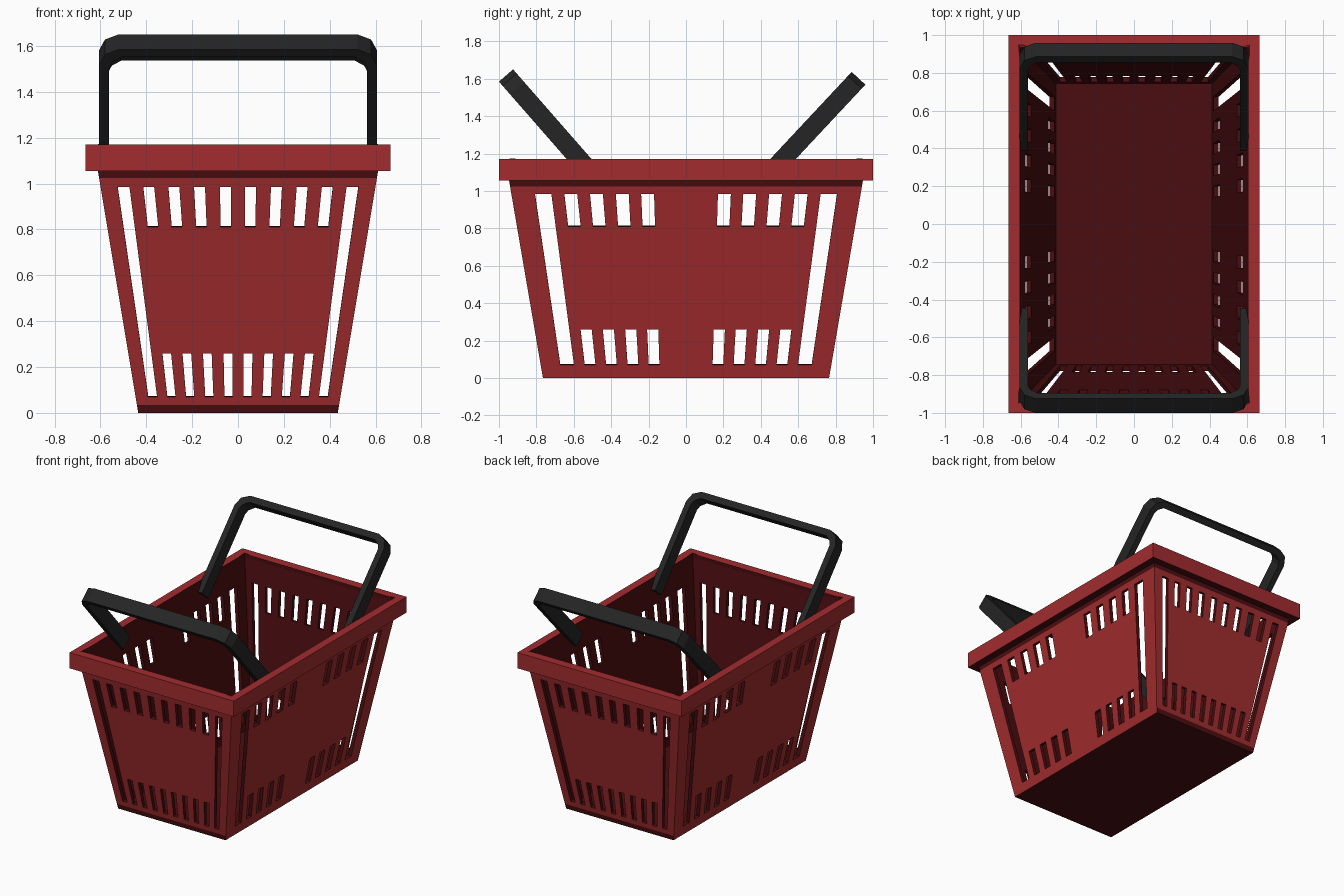
import bpy, bmesh
from mathutils import Vector

if "Cube" in bpy.data.objects:
    bpy.data.objects.remove(bpy.data.objects["Cube"])


def material(name, rgb):
    m = bpy.data.materials.new(name)
    m.diffuse_color = (*rgb, 1)
    m.use_nodes = True
    m.node_tree.nodes["Principled BSDF"].inputs["Base Color"].default_value = m.diffuse_color
    return m


RED = material("basket red", (0.36, 0.025, 0.028))
DARK = material("inner dark red", (0.07, 0.004, 0.005))
BLACK = material("handle black", (0.018, 0.018, 0.018))


def make_object(name, bm, mats):
    me = bpy.data.meshes.new(name)
    bm.to_mesh(me)
    bm.free()
    for m in mats:
        me.materials.append(m)
    ob = bpy.data.objects.new(name, me)
    bpy.context.collection.objects.link(ob)
    return ob


# Slots as (centre, half width), in fractions of the half wall length
END_SLOTS = [(0.092, 0.04), (0.28, 0.04), (0.467, 0.04), (0.65, 0.04)]
SIDE_SLOTS = [(0.22, 0.037), (0.365, 0.037), (0.513, 0.037), (0.66, 0.037)]
END_CORNER, SIDE_CORNER = (0.833, 0.043), (0.818, 0.047)
LEVELS = [0, 0.035, 0.07, 0.26, 0.81, 0.985, 1.025, 1.165]


def half_size(z):
    return 0.435 + z * 0.1667, 0.765 + z * 0.1715


def columns(slots, corner):
    """Wall columns from -1 to 1: (start, kind)."""
    cols = [(-1, "solid")]
    full = [(c, h, "slot") for c, h in slots] + [(*corner, "corner")]
    for c, h, kind in sorted([(-c, h, k) for c, h, k in full] + full):
        cols += [(c - h, kind), (c + h, "solid")]
    return cols


# Tapered basket body: four slotted walls and a floor
ring = []
for side in range(4):
    is_end = side % 2 == 0
    cols = columns(END_SLOTS, END_CORNER) if is_end else columns(SIDE_SLOTS, SIDE_CORNER)
    ring += [(side, u, kind) for u, kind in cols]


def wall_point(side, u, z):
    hx, hy = half_size(z)
    x, y = [(u, -1), (1, u), (-u, 1), (-1, -u)][side]
    return x * hx, y * hy, z


bm = bmesh.new()
rows = [[bm.verts.new(wall_point(s, u, z)) for s, u, _ in ring] for z in LEVELS]
n = len(ring)
for r in range(len(LEVELS) - 1):
    for i, (side, u, kind) in enumerate(ring):
        if (kind == "slot" and r in (2, 4)) or (kind == "corner" and r in (2, 3, 4)):
            continue
        j = (i + 1) % n
        f = bm.faces.new((rows[r][i], rows[r][j], rows[r + 1][j], rows[r + 1][i]))
        # dark strips under the rim and along the foot of the end walls
        f.material_index = int(r == 6 or (r == 0 and side % 2 == 0))
bm.faces.new(rows[0][::-1]).material_index = 1
body = make_object("basket_body", bm, [RED, DARK])
sol = body.modifiers.new("wall thickness", "SOLIDIFY")
sol.thickness = 0.026
sol.offset = -1
sol.use_even_offset = True
sol.material_offset = 1
sol.material_offset_rim = 1

# Rim: rectangular band around the top
bm = bmesh.new()
section = [(0.665, 1.0, 1.055), (0.665, 1.0, 1.17), (0.605, 0.935, 1.17), (0.605, 0.935, 1.055)]
corners = [(-1, -1), (1, -1), (1, 1), (-1, 1)]
loops = [[bm.verts.new((sx * x, sy * y, z)) for sx, sy in corners] for x, y, z in section]
for k in range(4):
    a, b = loops[k], loops[(k + 1) % 4]
    for i in range(4):
        j = (i + 1) % 4
        f = bm.faces.new((a[i], a[j], b[j], b[i]))
        f.material_index = int(k >= 2)
make_object("rim", bm, [RED, DARK])


# Handles: flat bent bars leaning outwards
def handle(name, top, along):
    along = Vector(along).normalized()
    across = Vector((1, 0, 0)).cross(along) * 0.05
    top = Vector(top)
    outer = [(0.605, -0.73), (0.605, -0.09), (0.58, -0.03), (0.52, 0)]
    inner = [(0.562, -0.73), (0.562, -0.105), (0.55, -0.075), (0.51, -0.045)]
    outer += [(-x, s) for x, s in reversed(outer)]
    inner += [(-x, s) for x, s in reversed(inner)]
    bm = bmesh.new()
    sections = []
    for o, i in zip(outer, inner):
        sections.append([bm.verts.new(Vector((x, 0, 0)) + top + along * s + across * d)
                         for (x, s), d in ((o, 1), (o, -1), (i, -1), (i, 1))])
    for a, b in zip(sections, sections[1:]):
        for k in range(4):
            m = (k + 1) % 4
            bm.faces.new((a[k], a[m], b[m], b[k]))
    bm.faces.new(sections[0])
    bm.faces.new(sections[-1][::-1])
    bmesh.ops.recalc_face_normals(bm, faces=bm.faces[:])
    make_object(name, bm, [BLACK])


handle("front_handle", (0, -0.9625, 1.6175), (0, -0.658, 0.752))
handle("back_handle", (0, 0.9225, 1.6025), (0, 0.683, 0.73))
